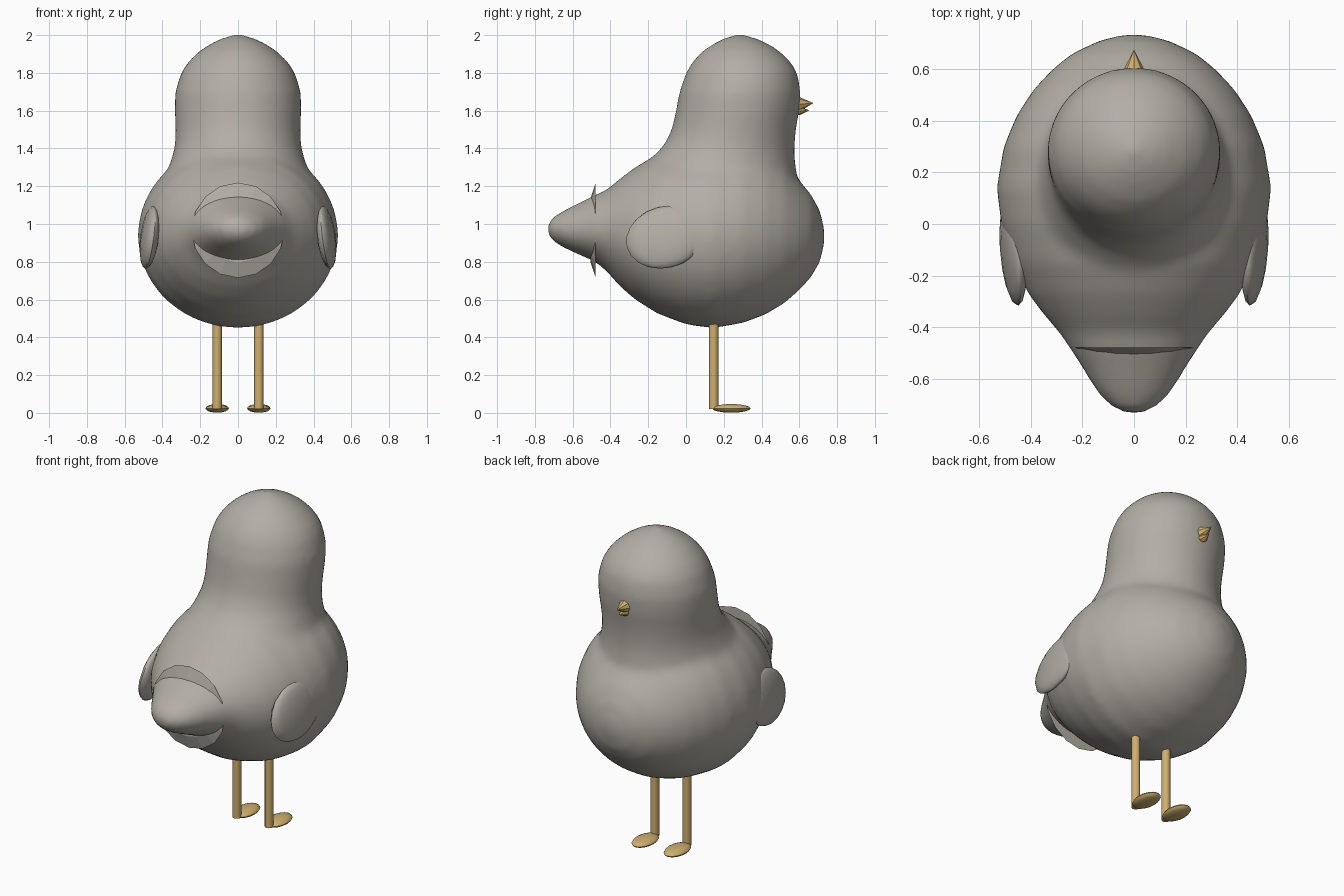
import bpy, bmesh, math
from mathutils import Matrix, Vector, Euler

if "Cube" in bpy.data.objects:
    bpy.data.objects.remove(bpy.data.objects["Cube"])


def material(name, rgb):
    m = bpy.data.materials.new(name)
    m.diffuse_color = (*rgb, 1)
    m.use_nodes = True
    m.node_tree.nodes["Principled BSDF"].inputs["Base Color"].default_value = m.diffuse_color
    return m


GREY = material("warm_grey", (0.45, 0.425, 0.38))
GOLD = material("golden_tan", (0.62, 0.43, 0.16))


def finish(name, bm, mat, angle=None):
    bmesh.ops.recalc_face_normals(bm, faces=bm.faces)
    me = bpy.data.meshes.new(name)
    bm.to_mesh(me)
    bm.free()
    me.materials.append(mat)
    ob = bpy.data.objects.new(name, me)
    bpy.context.collection.objects.link(ob)
    if angle:
        bpy.ops.object.select_all(action='DESELECT')
        bpy.context.view_layer.objects.active = ob
        ob.select_set(True)
        bpy.ops.object.shade_smooth_by_angle(angle=math.radians(angle))
    return ob


def loft(bm, rings, sides):
    """Bridge rings given as (centre, axis a, axis b), capping both ends."""
    loops = []
    for c, a, b in rings:
        loops.append([bm.verts.new(Vector(c) + Vector(a) * math.cos(t) + Vector(b) * math.sin(t))
                      for t in (2 * math.pi * i / sides for i in range(sides))])
    faces = [bm.faces.new(loops[0]), bm.faces.new(loops[-1])]
    for p, q in zip(loops, loops[1:]):
        for i in range(sides):
            j = (i + 1) % sides
            faces.append(bm.faces.new((p[i], p[j], q[j], q[i])))
    bmesh.ops.recalc_face_normals(bm, faces=faces)


def ellipsoid(name, loc, radii, rot, mat, u, v):
    bm = bmesh.new()
    mtx = Matrix.LocRotScale(Vector(loc), Euler(rot), Vector(radii))
    bmesh.ops.create_uvsphere(bm, u_segments=u, v_segments=v, radius=1, matrix=mtx)
    return finish(name, bm, mat, 50)


# Body and tail: y, bottom z, top z, half width
BODY = [(-.735, .96, .99, .02), (-.715, .915, 1.03, .08), (-.65, .875, 1.07, .145),
        (-.55, .83, 1.12, .205), (-.48, .80, 1.155, .25), (-.42, .75, 1.18, .29),
        (-.35, .67, 1.24, .35), (-.27, .60, 1.30, .41), (-.15, .525, 1.37, .467),
        (0, .468, 1.41, .515), (.14, .448, 1.43, .532), (.3, .475, 1.43, .505),
        (.42, .52, 1.39, .455), (.52, .58, 1.32, .39), (.6, .65, 1.23, .315),
        (.66, .715, 1.16, .24), (.71, .80, 1.07, .135), (.733, .90, .97, .04)]
# Neck and head: z, back y, front y, half width
HEAD = [(1.1, -.25, .6, .36), (1.28, -.25, .585, .375), (1.35, -.18, .575, .35),
        (1.42, -.115, .575, .333), (1.5, -.075, .582, .331), (1.6, -.053, .6, .335),
        (1.7, -.035, .607, .333), (1.8, 0, .59, .302), (1.86, .035, .553, .263),
        (1.92, .092, .49, .2), (1.965, .165, .415, .127), (1.99, .22, .35, .065),
        (2.003, .265, .305, .02)]
bm = bmesh.new()
loft(bm, [((0, y, (lo + hi) / 2), (w, 0, 0), (0, 0, (hi - lo) / 2))
          for y, lo, hi, w in BODY], 48)
loft(bm, [((0, (b + f) / 2, z), (w, 0, 0), (0, (f - b) / 2, 0))
          for z, b, f, w in HEAD], 48)
body = finish("body", bm, GREY, 180)
fuse = body.modifiers.new("fuse", 'REMESH')
fuse.mode = 'VOXEL'
fuse.voxel_size = .022
fuse.use_smooth_shade = True
soften = body.modifiers.new("soften", 'SMOOTH')
soften.factor = .5
soften.iterations = 10

# Flared rim around the tail
bm = bmesh.new()
loft(bm, [((0, -.478, .967), (.245, 0, 0), (0, 0, .252)),
          ((0, -.505, .967), (.17, 0, 0), (0, 0, .17))], 16)
finish("tail_rim", bm, GREY)

for s, side in ((-1, "left"), (1, "right")):
    # Wing, swept in at the rear and leaning out at the bottom
    ellipsoid(side + "_wing", (s * .468, -.11, .93), (.045, .21, .165),
              (math.radians(14), s * math.radians(-8), s * math.radians(-6)), GREY, 16, 10)
    # Leg
    bm = bmesh.new()
    loft(bm, [((s * .11, .147, z), (.025, 0, 0), (0, .025, 0)) for z in (.02, .52)], 12)
    finish(side + "_leg", bm, GOLD, 40)
    # Foot
    ellipsoid(side + "_foot", (s * .11, .24, .024), (.062, .102, .023), (0, 0, 0), GOLD, 16, 8)

# Beak halves: base z, base height, tip y, tip z, half width
for name, z, h, ty, tz, w in (("upper_beak", 1.634, .037, .673, 1.64, .037),
                              ("lower_beak", 1.598, .021, .652, 1.602, .028)):
    bm = bmesh.new()
    loft(bm, [((0, .57, z), (w, 0, 0), (0, 0, h)), ((0, .603, z), (w, 0, 0), (0, 0, h)),
              ((0, ty, tz), (.001, 0, 0), (0, 0, .001))], 8)
    finish(name, bm, GOLD)
